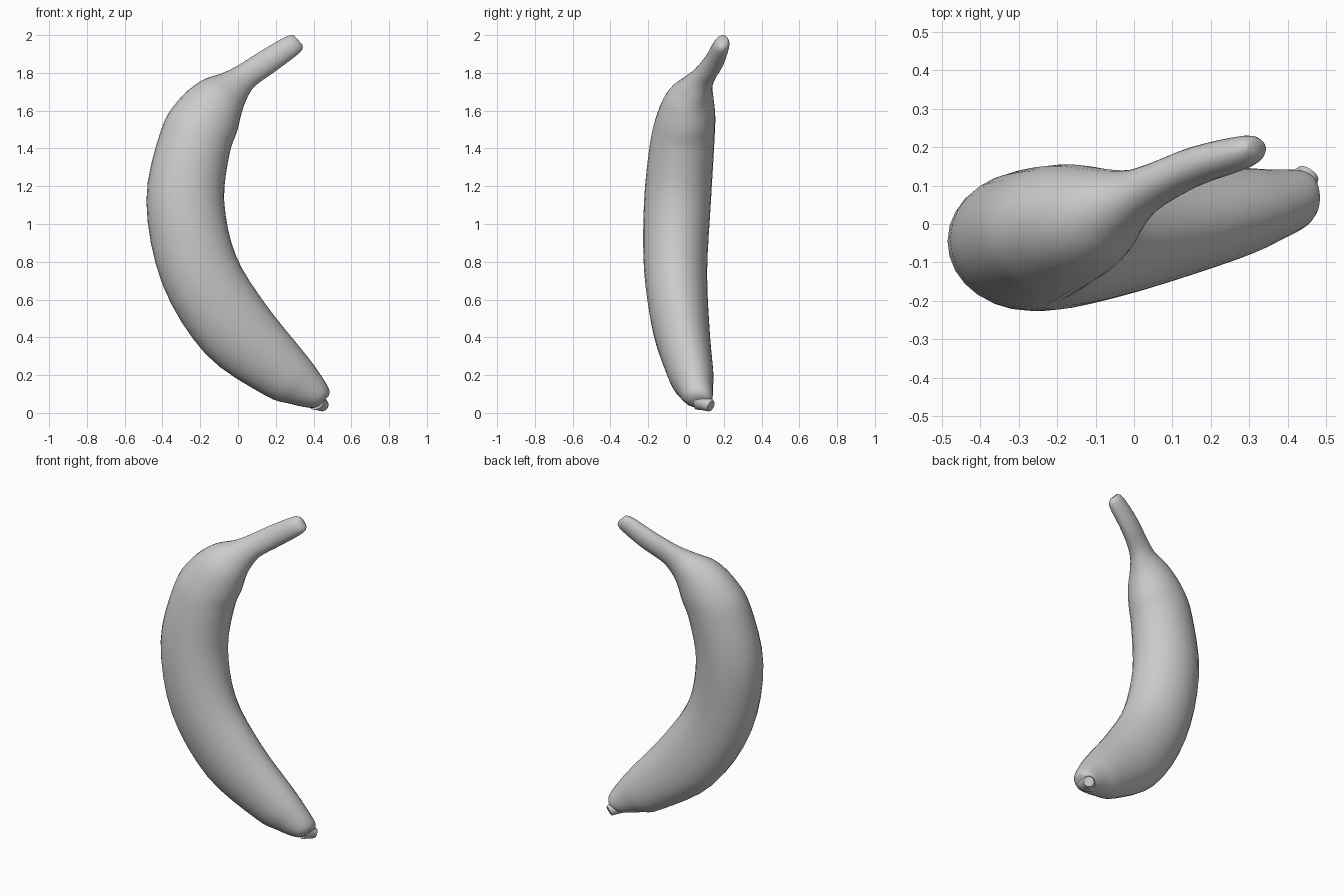
import bpy, bmesh, math
from mathutils import Vector

default_cube = bpy.data.objects.get("Cube")
if default_cube:
    bpy.data.objects.remove(default_cube, do_unlink=True)

SIDES = 28
STEPS = 4


def make_material(name, colour):
    material = bpy.data.materials.new(name)
    material.use_nodes = True
    material.diffuse_color = colour
    shader = material.node_tree.nodes["Principled BSDF"]
    shader.inputs["Base Color"].default_value = colour
    shader.inputs["Roughness"].default_value = 0.6
    return material


def smooth_rows(rows):
    """Interpolate the sections with a Catmull-Rom spline."""
    padded = [rows[0]] + rows + [rows[-1]]
    result = []
    for a, b, c, d in zip(padded, padded[1:], padded[2:], padded[3:]):
        for step in range(STEPS):
            t = step / STEPS
            result.append([
                q + t * ((r - p) + t * ((2 * p - 5 * q + 4 * r - s)
                         + t * (3 * (q - r) + s - p))) / 2
                for p, q, r, s in zip(a, b, c, d)])
    return result + [rows[-1]]


def section_ring(row):
    """Ellipse spanning the outer and inner curve, with its own depth."""
    outer_x, outer_z, inner_x, inner_z, centre_y, depth = row
    outer = Vector((outer_x, centre_y, outer_z))
    inner = Vector((inner_x, centre_y, inner_z))
    centre, across = (outer + inner) / 2, (inner - outer) / 2
    along_y = Vector((0, depth, 0))
    angles = [math.tau * i / SIDES for i in range(SIDES)]
    return [centre + across * math.cos(a) + along_y * math.sin(a) for a in angles]


def loft(name, rings, material, sharp_angle):
    """Skin consecutive rings and close both ends."""
    bm = bmesh.new()
    loops = [[bm.verts.new(point) for point in ring] for ring in rings]
    for lower, upper in zip(loops, loops[1:]):
        for i in range(SIDES):
            j = (i + 1) % SIDES
            bm.faces.new((lower[i], lower[j], upper[j], upper[i]))
    bm.faces.new(loops[0])
    bm.faces.new(loops[-1])
    bmesh.ops.recalc_face_normals(bm, faces=bm.faces[:])
    mesh = bpy.data.meshes.new(name)
    bm.to_mesh(mesh)
    bm.free()
    mesh.materials.append(material)
    part = bpy.data.objects.new(name, mesh)
    bpy.context.collection.objects.link(part)
    bpy.ops.object.select_all(action="DESELECT")
    part.select_set(True)
    bpy.context.view_layer.objects.active = part
    bpy.ops.object.shade_smooth_by_angle(angle=math.radians(sharp_angle))
    return part


grey = make_material("plain grey", (0.6, 0.6, 0.6, 1))

# Fruit and stem: outer x, z, inner x, z, centre y, half depth
sections = [
    [0.295, 2.0, 0.34, 1.95, 0.197, 0.02],
    [0.25, 1.99, 0.33, 1.91, 0.188, 0.042],
    [0.12, 1.915, 0.2, 1.81, 0.15, 0.052],
    [0, 1.84, 0.09, 1.73, 0.095, 0.062],
    [-0.08, 1.8, 0.045, 1.66, 0.055, 0.085],
    [-0.2, 1.755, 0.02, 1.59, 0.02, 0.125],
    [-0.32, 1.65, -0.005, 1.49, 0, 0.155],
    [-0.41, 1.49, -0.045, 1.37, -0.02, 0.17],
    [-0.485, 1.12, -0.073, 1.12, -0.045, 0.177],
    [-0.4, 0.68, -0.01, 0.83, -0.055, 0.167],
    [-0.17, 0.31, 0.15, 0.57, -0.025, 0.15],
    [0.14, 0.095, 0.35, 0.32, 0.025, 0.12],
    [0.27, 0.05, 0.425, 0.22, 0.045, 0.097],
    [0.38, 0.027, 0.48, 0.13, 0.065, 0.075],
    [0.43, 0.035, 0.48, 0.09, 0.075, 0.045],
]
loft("banana_body", [section_ring(row) for row in smooth_rows(sections)], grey, 60)

# Blossom end: a short flared nub leaving the lower tip
start, end = Vector((0.415, 0.075, 0.065)), Vector((0.454, 0.132, 0.036))
turn = (end - start).to_track_quat("Z", "Y")
nub_rings = []
for t, radius in [(0, 0.052), (0.5, 0.04), (0.85, 0.034), (1, 0.03)]:
    nub_rings.append([
        start.lerp(end, t) + turn @ Vector((radius * math.cos(a), radius * math.sin(a), 0))
        for a in (math.tau * i / SIDES for i in range(SIDES))])
loft("blossom_nub", nub_rings, grey, 40)
